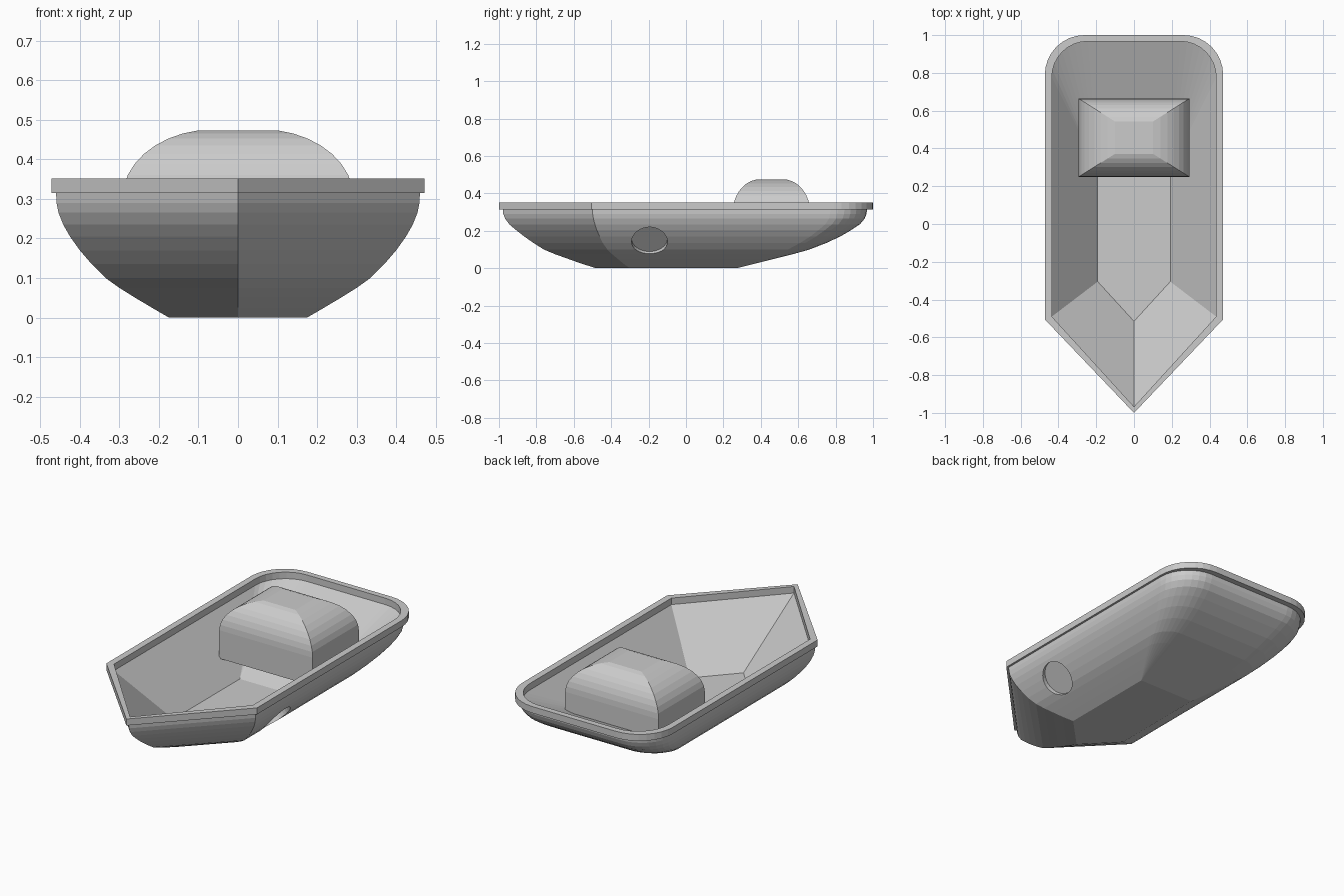
import bpy, bmesh, math
from mathutils import Vector

if "Cube" in bpy.data.objects:
    bpy.data.objects.remove(bpy.data.objects["Cube"])

CORNER_STEPS = 8


def outline(z, w, bow, shoulder, stern, r):
    """Boat-shaped ring: pointed bow, straight sides, rounded stern corners."""
    pts = [(0, bow), (w, shoulder)]
    arc = []
    for i in range(CORNER_STEPS + 1):
        a = math.pi / 2 * i / CORNER_STEPS
        arc.append((w - r + r * math.cos(a), stern - r + r * math.sin(a)))
    pts += arc + [(-x, y) for x, y in reversed(arc)] + [(-w, shoulder)]
    return [(x, y, z) for x, y in pts]


def loft(name, rings, closed=False):
    """Skin a list of equal-length rings; cap the ends or close into a loop."""
    bm = bmesh.new()
    vs = [[bm.verts.new(p) for p in ring] for ring in rings]
    n = len(vs[0])
    pairs = list(zip(vs, vs[1:]))
    if closed:
        pairs.append((vs[-1], vs[0]))
    else:
        bm.faces.new(vs[0])
        bm.faces.new(vs[-1])
    for a, b in pairs:
        for i in range(n):
            j = (i + 1) % n
            bm.faces.new((a[i], a[j], b[j], b[i]))
    bmesh.ops.remove_doubles(bm, verts=bm.verts, dist=1e-5)
    bmesh.ops.recalc_face_normals(bm, faces=bm.faces)
    me = bpy.data.meshes.new(name)
    bm.to_mesh(me)
    bm.free()
    ob = bpy.data.objects.new(name, me)
    bpy.context.collection.objects.link(ob)
    return ob


# Hull: curved outside rings going up, then straight inside walls to the floor
# each ring: z, half width, bow y, shoulder y, stern y, corner radius
outside = [
    (0.000, 0.175, -0.48, -0.300, 0.27, 0.0),
    (0.025, 0.218, -0.56, -0.335, 0.37, 0.03),
    (0.050, 0.260, -0.63, -0.365, 0.47, 0.06),
    (0.075, 0.300, -0.70, -0.395, 0.57, 0.09),
    (0.100, 0.335, -0.76, -0.420, 0.66, 0.115),
    (0.135, 0.370, -0.815, -0.445, 0.75, 0.14),
    (0.170, 0.400, -0.865, -0.462, 0.825, 0.16),
    (0.205, 0.425, -0.91, -0.477, 0.885, 0.175),
    (0.235, 0.442, -0.945, -0.487, 0.93, 0.185),
    (0.265, 0.454, -0.967, -0.495, 0.955, 0.19),
    (0.290, 0.459, -0.977, -0.499, 0.965, 0.195),
    (0.315, 0.460, -0.980, -0.500, 0.968, 0.195),
]
inside = [
    (0.315, 0.435, -0.967, -0.490, 0.967, 0.19),
    (0.035, 0.192, -0.515, -0.305, 0.29, 0.0),
]
hull = loft("hull", [outline(*r) for r in outside + inside])

# Round shallow recess on the right flank
normal = Vector((0.73, 0, -0.68)).normalized()
bpy.ops.mesh.primitive_cylinder_add(
    vertices=32, radius=0.096, depth=0.2,
    location=Vector((0.372, -0.195, 0.146)) + normal * 0.08,
    rotation=normal.to_track_quat('Z', 'Y').to_euler())
cutter = bpy.context.object
cutter.name = "recess_cutter"
cutter.hide_render = True
mod = hull.modifiers.new("recess", 'BOOLEAN')
mod.operation = 'DIFFERENCE'
mod.solver = 'EXACT'
mod.object = cutter
bpy.context.view_layer.objects.active = hull
bpy.ops.object.modifier_apply(modifier=mod.name)
bpy.data.objects.remove(cutter)

# Rim: square-section band around the top edge
outer = (0.472, -1.0, -0.505, 1.0, 0.21)
inner = (0.435, -0.967, -0.490, 0.967, 0.19)
loft("rim", [outline(0.315, *outer), outline(0.352, *outer),
             outline(0.352, *inner), outline(0.315, *inner)], closed=True)

# Engine cover: box with a pillowed, mitred top
cy = 0.457


def rect(z, hx, hy):
    return [(sx * hx, cy + sy * hy, z)
            for sx, sy in ((-1, -1), (1, -1), (1, 1), (-1, 1))]


rings = [rect(0.14, 0.293, 0.207)]
steps = 9
for i in range(steps):
    a = math.radians(80) * i / (steps - 1)
    rings.append(rect(0.30 + 0.176 * math.sin(a),
                      0.06 + 0.233 * math.cos(a),
                      0.06 + 0.147 * math.cos(a)))
loft("engine_cover", rings)
